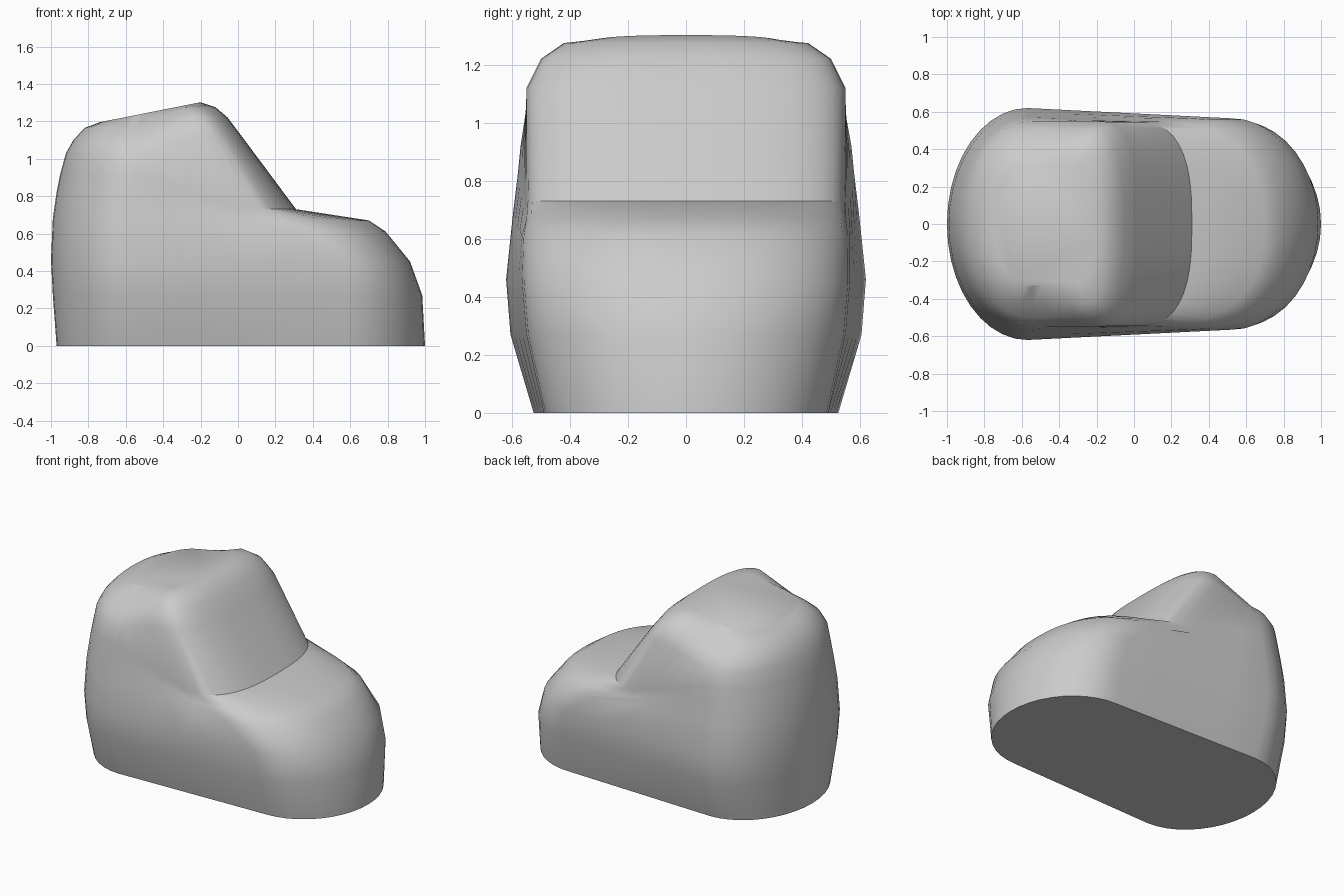
import bpy, bmesh, math

if "Cube" in bpy.data.objects:
    bpy.data.objects.remove(bpy.data.objects["Cube"])

# Each ring: front cap (tip x, start x, half width, z, roundness), then rear cap likewise
rings = [
    ((1.00, .56, .49, 0, 2.0), (-.97, -.55, .525, 0, 2.0)),
    ((.985, .56, .55, .27, 2.0), (-.99, -.56, .605, .27, 2.0)),
    ((.92, .52, .565, .45, 2.1), (-1.0, -.57, .62, .46, 2.0)),
    ((.79, .30, .565, .61, 2.3), (-.99, -.57, .597, .68, 2.0)),
    ((.70, .05, .555, .67, 2.5), (-.97, -.56, .58, .82, 2.0)),
    ((.31, .00, .55, .73, 2.7), (-.95, -.55, .57, .92, 2.0)),     # windscreen base
    ((.02, -.20, .55, 1.12, 2.8), (-.92, -.54, .55, 1.03, 2.1)),  # shoulder
    ((-.055, -.24, .50, 1.22, 2.8), (-.88, -.54, .50, 1.10, 2.2)),
    ((-.12, -.27, .42, 1.275, 2.6), (-.82, -.54, .42, 1.165, 2.3)),
    ((-.20, -.32, .32, 1.302, 2.5), (-.74, -.54, .33, 1.195, 2.4)),  # roof edge
]
SEG, SIDE = 10, 4


def half_ring(front, rear):
    """Points from the front centre, along the +y side, to the rear centre."""
    caps = []
    for tip, start, w, z, n in (front, rear):
        cap = []
        for i in range(SEG + 1):
            a = math.pi / 2 * i / SEG
            u = max(math.cos(a), 0) ** (2 / n) if i < SEG else 0
            v = math.sin(a) ** (2 / n) if i else 0
            cap.append((start + (tip - start) * u, w * v, z))
        caps.append(cap)
    f, r = caps
    a, b = f[-1], r[-1]
    side = [tuple(p + (q - p) * k / SIDE for p, q in zip(a, b)) for k in range(1, SIDE)]
    return f + side + r[::-1]


bm = bmesh.new()
loops = []
for index, (front, rear) in enumerate(rings):
    half = half_ring(front, rear)
    if index == len(rings) - 1:  # the roof slopes evenly down to the back
        x0, z0, x1, z1 = front[0], front[3], rear[0], rear[3]
        half = [(x, y, z0 + (z1 - z0) * (x - x0) / (x1 - x0)) for x, y, z in half]
    full = half + [(x, -y, z) for x, y, z in half[-2:0:-1]]
    loops.append([bm.verts.new(p) for p in full])

# Skin between rings
count = len(loops[0])
for low, high in zip(loops, loops[1:]):
    for i in range(count):
        j = (i + 1) % count
        bm.faces.new((low[i], low[j], high[j], high[i]))

# Flat underside and roof panel
bm.faces.new(loops[0])
bm.faces.new(loops[-1])
bmesh.ops.recalc_face_normals(bm, faces=bm.faces[:])

mesh = bpy.data.meshes.new("car_body")
bm.to_mesh(mesh)
bm.free()
body = bpy.data.objects.new("car_body", mesh)
bpy.context.collection.objects.link(body)
bpy.context.view_layer.objects.active = body
body.select_set(True)
bpy.ops.object.shade_smooth_by_angle(angle=math.radians(32))
